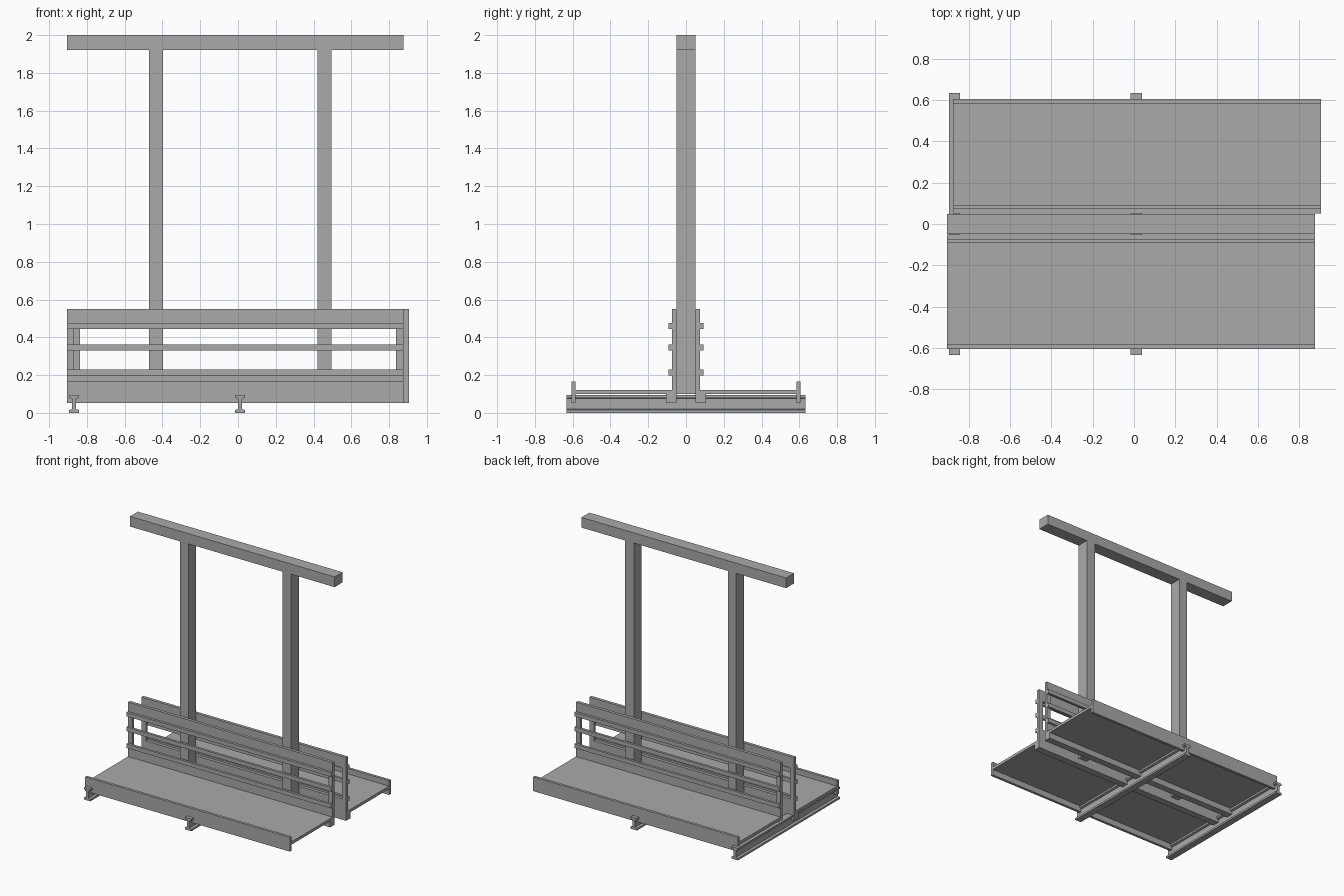
import bpy

cube = bpy.data.objects.get("Cube")
if cube:
    bpy.data.objects.remove(cube, do_unlink=True)

GREY = (0.4, 0.4, 0.4, 1)
steel = bpy.data.materials.new("grey_steel")
steel.use_nodes = True
steel.diffuse_color = GREY
steel.node_tree.nodes["Principled BSDF"].inputs["Base Color"].default_value = GREY


def prism(name, profile, axis, start, end):
    """Extrude a closed profile along x or y; the profile is (other axis, z)."""
    def place(u, z, t):
        return (t, u, z) if axis == "x" else (u, t, z)
    n = len(profile)
    verts = [place(u, z, t) for t in (start, end) for u, z in profile]
    faces = [(i, (i + 1) % n, (i + 1) % n + n, i + n) for i in range(n)]
    faces += [tuple(reversed(range(n))), tuple(range(n, 2 * n))]
    if axis == "y":
        faces = [tuple(reversed(f)) for f in faces]
    mesh = bpy.data.meshes.new(name)
    mesh.from_pydata(verts, [], faces)
    mesh.materials.append(steel)
    obj = bpy.data.objects.new(name, mesh)
    bpy.context.collection.objects.link(obj)
    return obj


def box(name, x, y, z, turn=1):
    """Box from ranges; turn=-1 rotates it half a turn about z."""
    x0, x1 = sorted(turn * v for v in x)
    y0, y1 = sorted(turn * v for v in y)
    return prism(name, [(y0, z[0]), (y1, z[0]), (y1, z[1]), (y0, z[1])], "x", x0, x1)


# Overhead frame
box("overhead_beam", (-0.905, 0.875), (-0.049, 0.049), (1.92, 2.0))
for side, x in (("right", (-0.47, -0.398)), ("left", (0.42, 0.495))):
    box(side + "_post", x, (-0.049, 0.049), (0.1, 1.92))

# I-section bearers under both walkways
half = [(0.027, 0), (0.027, 0.015), (0.01, 0.02), (0.01, 0.075), (0.027, 0.08), (0.027, 0.095)]
section = half + [(-u, z) for u, z in reversed(half)]
for name, cx in (("end_bearer", -0.868), ("middle_bearer", 0.011)):
    prism(name, [(cx + u, z) for u, z in section], "y", -0.633, 0.633)

# Two identical walkways, the rear one turned half a turn
LENGTH = (-0.905, 0.875)
PANEL = (-0.074, -0.05)
for label, turn in (("front", 1), ("rear", -1)):
    box(label + "_deck", LENGTH, (-0.584, -0.074), (0.1, 0.122), turn)
    box(label + "_toe_board", LENGTH, (-0.605, -0.584), (0.053, 0.165), turn)
    box(label + "_stringer", LENGTH, (-0.105, -0.074), (0.053, 0.1), turn)
    box(label + "_kick_board", LENGTH, PANEL, (0.053, 0.215), turn)
    box(label + "_top_board", LENGTH, PANEL, (0.46, 0.55), turn)
    for end, x in (("right", (-0.905, -0.868)), ("left", (0.837, 0.875))):
        box(f"{label}_railing_post_{end}", x, PANEL, (0.215, 0.46), turn)
    for i, z in enumerate((0.197, 0.329, 0.445)):
        box(f"{label}_rail_{i + 1}", LENGTH, (-0.093, -0.074), (z, z + 0.032), turn)
